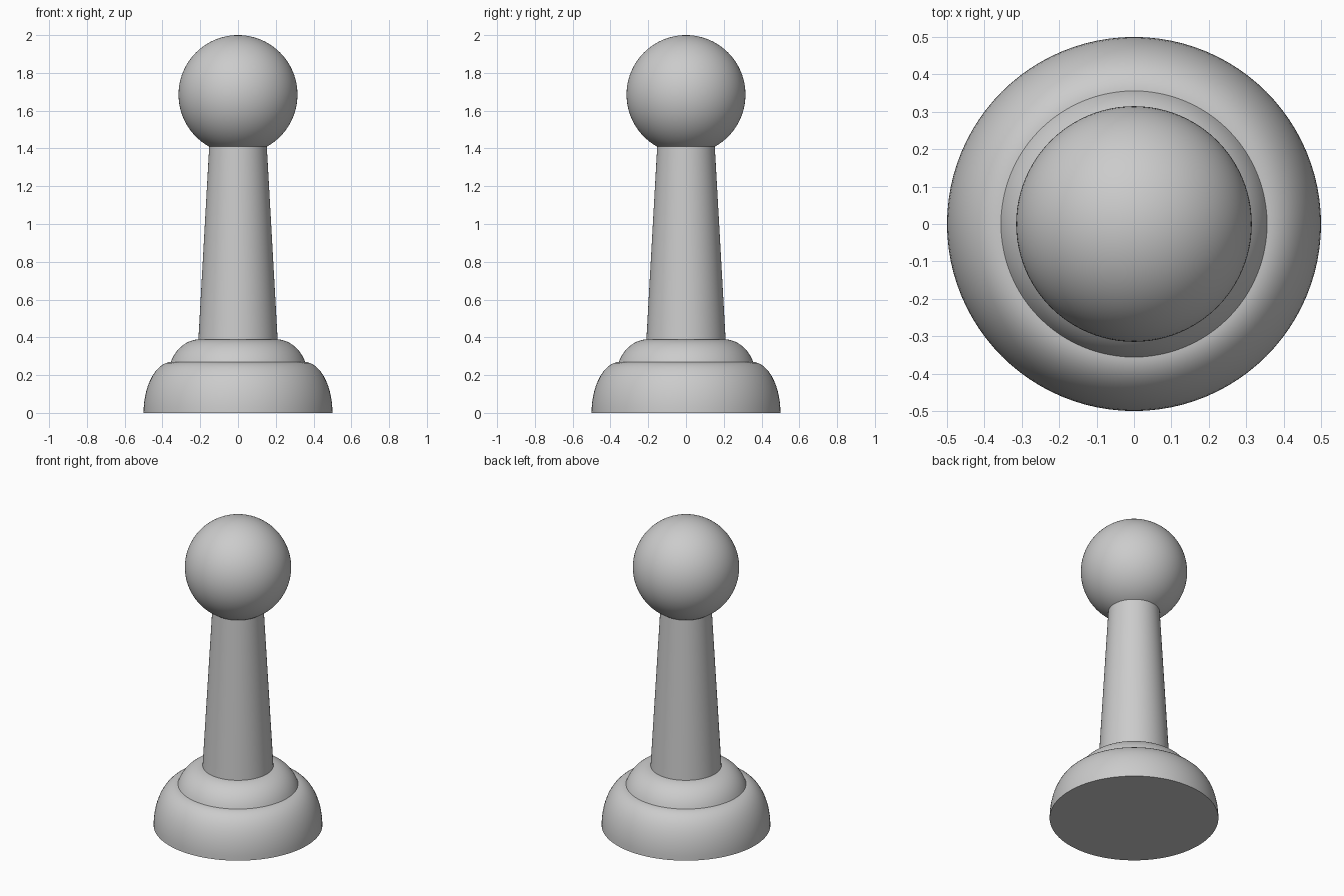
import bpy
import math

cube = bpy.data.objects.get("Cube")
if cube:
    bpy.data.objects.remove(cube, do_unlink=True)

SEGMENTS = 96

grey = bpy.data.materials.new("plain_grey")
GREY = (0.6, 0.6, 0.6, 1)
grey.diffuse_color = GREY
grey.use_nodes = True
grey.node_tree.nodes["Principled BSDF"].inputs["Base Color"].default_value = GREY


def finish(obj, name):
    obj.name = name
    obj.data.materials.append(grey)
    bpy.ops.object.select_all(action="DESELECT")
    obj.select_set(True)
    bpy.context.view_layer.objects.active = obj
    bpy.ops.object.shade_smooth_by_angle(angle=math.radians(30))


def lathe(name, profile):
    """Turn a (radius, height) profile about z and cap both ends."""
    verts, faces = [], []
    for radius, z in profile:
        for i in range(SEGMENTS):
            a = math.tau * i / SEGMENTS
            verts.append((radius * math.cos(a), radius * math.sin(a), z))
    for row in range(len(profile) - 1):
        for i in range(SEGMENTS):
            j = (i + 1) % SEGMENTS
            low, high = row * SEGMENTS, (row + 1) * SEGMENTS
            faces.append((low + i, low + j, high + j, high + i))
    faces.append(tuple(reversed(range(SEGMENTS))))
    faces.append(tuple(range(len(verts) - SEGMENTS, len(verts))))
    mesh = bpy.data.meshes.new(name)
    mesh.from_pydata(verts, [], faces)
    obj = bpy.data.objects.new(name, mesh)
    bpy.context.collection.objects.link(obj)
    finish(obj, name)


def rounded(inner, z, width, height, start=0.0, steps=14):
    """Quarter-ellipse shoulder, from its outer edge up to its flat top."""
    points = []
    for i in range(steps + 1):
        t = start + (math.pi / 2 - start) * i / steps
        points.append((inner + width * math.cos(t), z + height * math.sin(t)))
    return points


# Stepped foot: wide base and the smaller collar on it
lathe("base", rounded(0.35, 0, 0.15, 0.27))
lathe("collar", rounded(0.2, 0.19, 0.17, 0.2, start=math.asin(0.4)))

# Tapered stem, running up into the head
lathe("stem", [(0.21, 0.385), (0.152, 1.42)])

# Round head
bpy.ops.mesh.primitive_uv_sphere_add(segments=SEGMENTS, ring_count=48,
                                     radius=0.315, location=(0, 0, 1.685))
finish(bpy.context.object, "head")
